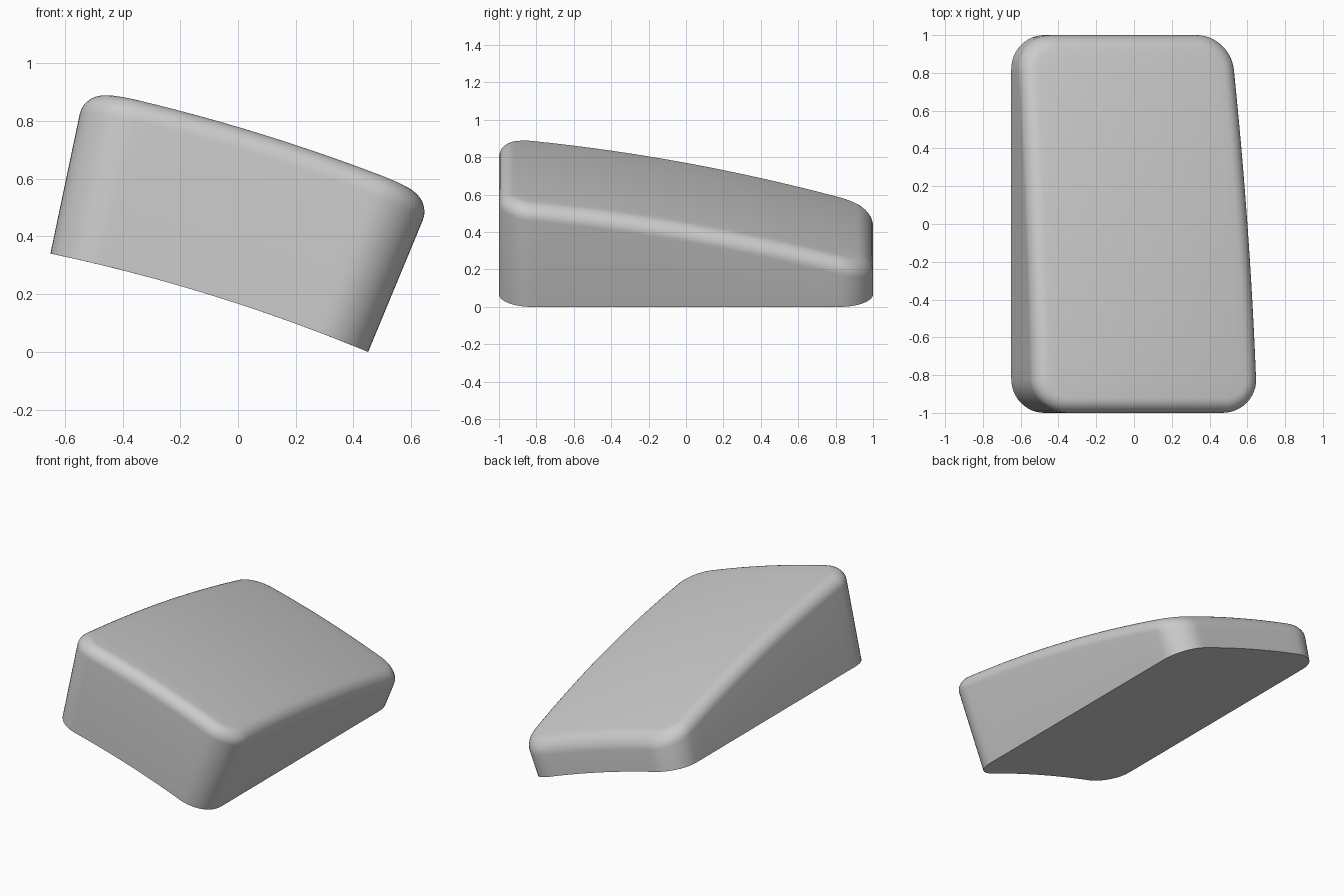
import bpy, bmesh
from math import sin, cos, pi, radians

if "Cube" in bpy.data.objects:
    bpy.data.objects.remove(bpy.data.objects["Cube"], do_unlink=True)

BEND = 6.2               # radius of the bend about an axis along y
TILT = radians(17.2)     # lean of the middle of the bend
CX, CZ = -1.925, -5.727  # bend axis
HALF_W, HALF_L = 0.577, 1.0
CORNER, FILLET = 0.18, 0.08


def height(y):
    """Thickness of the block, falling in a gentle curve to the back."""
    return 0.455 - 0.188 * y - 0.051 * y * y


def bend(s, y, h):
    """Wrap a flat point (across, along, up) around the bend axis."""
    a = TILT + s / BEND
    return (CX + (BEND + h) * sin(a), y, CZ + (BEND + h) * cos(a))


def outline(inset, arc=12, side=16):
    """Rounded rectangle, counter-clockwise, with subdivided straight sides."""
    r = CORNER - inset
    cx, cy = HALF_W - CORNER, HALF_L - CORNER
    centres = [(cx, cy), (-cx, cy), (-cx, -cy), (cx, -cy)]
    pts = []
    for q, (px, py) in enumerate(centres):
        for i in range(arc + 1):
            a = (q + i / arc) * pi / 2
            pts.append((px + r * cos(a), py + r * sin(a)))
        nx, ny = centres[(q + 1) % 4]
        a = (q + 1) * pi / 2
        for i in range(1, side):
            t = i / side
            pts.append((px + (nx - px) * t + r * cos(a),
                        py + (ny - py) * t + r * sin(a)))
    return pts


bm = bmesh.new()


def add_ring(pts, up):
    return [bm.verts.new(bend(s, y, up(y))) for s, y in pts]


def scaled(pts, k):
    return [(s * k, y * k) for s, y in pts]


rings = []
steps = 12
# Underside, from the middle out to the sharp lower edge
base = outline(0)
for i in range(1, steps + 1):
    rings.append(add_ring(scaled(base, i / steps), lambda y: 0))

# Walls and the rounded upper edge
for i in range(9):
    a = i / 8 * pi / 2
    rings.append(add_ring(outline(FILLET * (1 - cos(a))),
                          lambda y: height(y) - FILLET * (1 - sin(a))))

# Curved top, from the rounded edge to the middle
top = outline(FILLET)
for i in range(steps - 1, 0, -1):
    rings.append(add_ring(scaled(top, i / steps), height))

n = len(base)
for low, high in zip(rings, rings[1:]):
    for i in range(n):
        j = (i + 1) % n
        bm.faces.new((low[i], low[j], high[j], high[i]))
for ring, h in ((rings[0], 0), (rings[-1], height(0))):
    mid = bm.verts.new(bend(0, 0, h))
    for i in range(n):
        bm.faces.new((ring[i], ring[(i + 1) % n], mid))
bmesh.ops.recalc_face_normals(bm, faces=bm.faces)

mesh = bpy.data.meshes.new("curved_block")
bm.to_mesh(mesh)
bm.free()
block = bpy.data.objects.new("curved_block", mesh)
bpy.context.collection.objects.link(block)

grey = bpy.data.materials.new("light_grey")
grey.use_nodes = True
grey.diffuse_color = (0.6, 0.6, 0.6, 1)
grey.node_tree.nodes["Principled BSDF"].inputs["Base Color"].default_value = grey.diffuse_color
mesh.materials.append(grey)

bpy.ops.object.select_all(action='DESELECT')
block.select_set(True)
bpy.context.view_layer.objects.active = block
bpy.ops.object.shade_smooth_by_angle(angle=radians(40))
